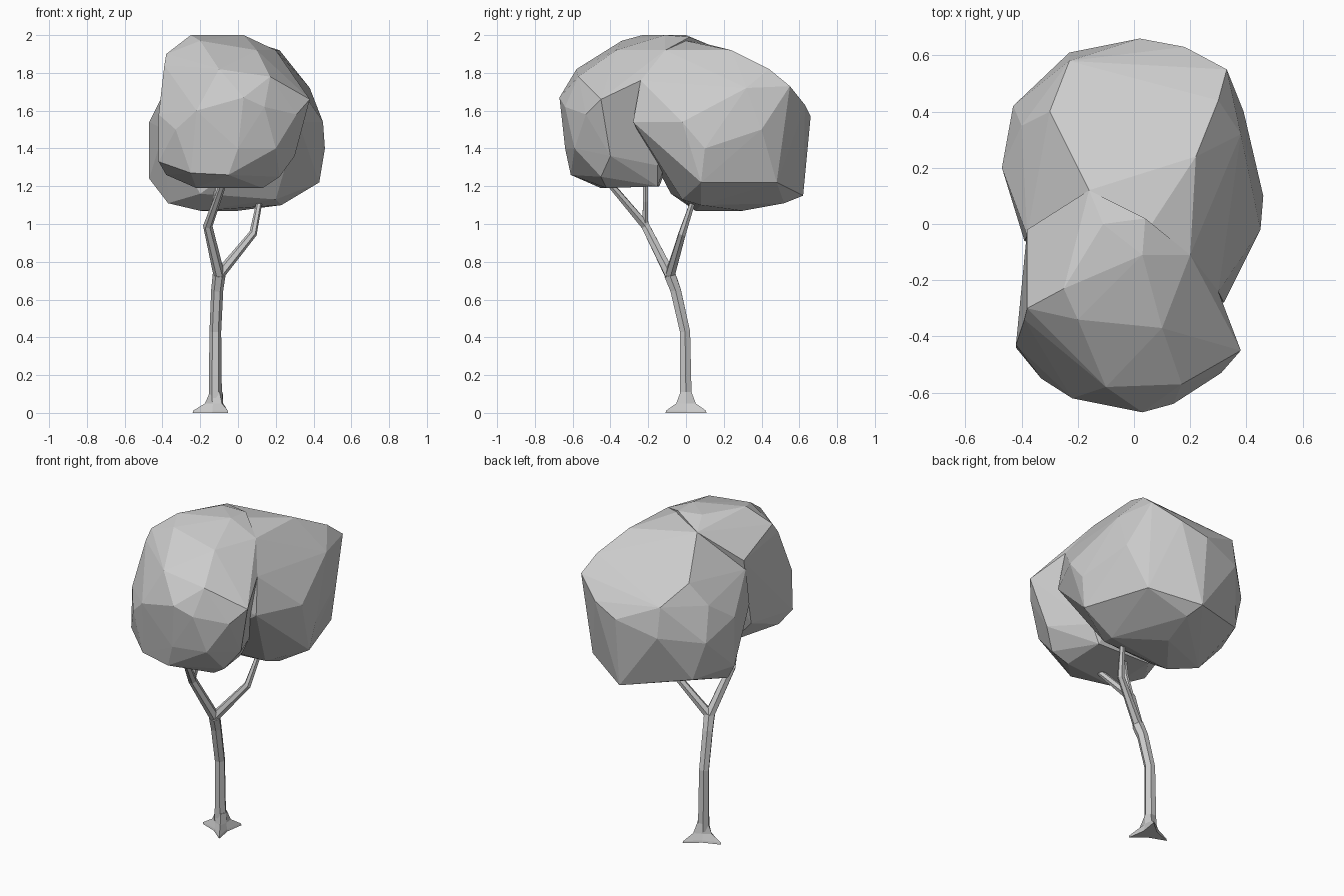
import bpy, bmesh, math
from mathutils import Vector

cube = bpy.data.objects.get("Cube")
if cube:
    bpy.data.objects.remove(cube, do_unlink=True)

# One plain grey for the whole tree
grey = bpy.data.materials.new("light grey")
grey.use_nodes = True
grey.diffuse_color = (0.6, 0.6, 0.6, 1)
grey.node_tree.nodes["Principled BSDF"].inputs["Base Color"].default_value = grey.diffuse_color


def finish(bm, name):
    bmesh.ops.recalc_face_normals(bm, faces=bm.faces)
    mesh = bpy.data.meshes.new(name)
    bm.to_mesh(mesh)
    bm.free()
    mesh.materials.append(grey)
    obj = bpy.data.objects.new(name, mesh)
    bpy.context.collection.objects.link(obj)
    return obj


def leaf_clump(name, corners):
    """Faceted convex clump; corners are in hundredths of a unit."""
    bm = bmesh.new()
    for corner in corners:
        bm.verts.new(Vector(corner) / 100)
    hull = bmesh.ops.convex_hull(bm, input=bm.verts)
    inside = [g for g in hull["geom_interior"] if isinstance(g, bmesh.types.BMVert)]
    bmesh.ops.delete(bm, geom=inside, context="VERTS")
    return finish(bm, name)


def bridge(bm, rings):
    for low, high in zip(rings, rings[1:]):
        for k in range(len(low)):
            n = (k + 1) % len(low)
            bm.faces.new((low[k], low[n], high[n], high[k]))
    bm.faces.new(rings[0][::-1])
    bm.faces.new(rings[-1])


def limb(name, path, radii, sides=6):
    """Tapered tube through the path points."""
    bm = bmesh.new()
    points = [Vector(p) for p in path]
    rings = []
    for i, p in enumerate(points):
        along = points[min(i + 1, len(points) - 1)] - points[max(i - 1, 0)]
        u = along.cross(Vector((0, 1, 0))).normalized()
        v = along.cross(u).normalized()
        rings.append([bm.verts.new(p + radii[i] * (u * math.cos(math.tau * k / sides)
                                                   + v * math.sin(math.tau * k / sides)))
                      for k in range(sides)])
    bridge(bm, rings)
    return finish(bm, name)


# Foliage: rear clump, listed from the underside up to the crown
leaf_clump("back_foliage", [
    (-20, 5, 107), (0, 30, 107), (-37, 12, 111), (23, 8, 110), (5, 52, 111),
    (43, 8, 122), (30, 48, 122), (2, 62, 115), (-47, 20, 124), (-36, 45, 122), (-20, -8, 116), (20, -2, 113),
    (46, 10, 140), (45, -2, 154), (32, -28, 154), (39, 40, 150), (2, 66, 157), (-23, 61, 150),
    (-43, 42, 145), (-47, 20, 154), (-39, -6, 150),
    (18, 63, 163), (33, 55, 173), (38, 32, 172), (30, -24, 176), (-40, 35, 165), (-23, 58, 168),
    (-30, 40, 178), (30, 44, 182), (-38, -4, 172),
    (22, 24, 192), (20, -11, 192), (-16, 12, 195), (3, -5, 198)])
# Front clump, carrying the highest point
leaf_clump("front_foliage", [
    (-22, -45, 119), (13, -42, 119), (13, -15, 120), (-22, -14, 120),
    (22, -45, 125), (-38, -36, 126), (-5, -61, 126), (-25, -57, 127),
    (30, -40, 136), (-42, -44, 133), (0, -64, 140), (20, -59, 140), (18, -15, 131), (-36, -12, 135),
    (38, -45, 166), (31, -53, 158), (14, -64, 162), (3, -67, 167), (-22, -62, 160), (-33, -55, 150),
    (-42, -43, 158), (30, -24, 176), (17, -57, 178), (-10, -58, 182),
    (-39, -34, 184), (-38, -2, 178), (-38, -30, 190), (-20, -34, 197), (10, -37, 192), (20, -11, 192),
    (-25, -23, 200), (3, -11, 200), (-11, 0, 200), (4, 2, 199), (-16, 12, 195)])

# Trunk and branches
fork = (-0.10, -0.085, 0.73)
limb("trunk", [(-0.12, 0, 0.06), (-0.12, -0.005, 0.43), (-0.11, -0.055, 0.65), fork],
     [0.035, 0.031, 0.032, 0.034])
elbow = (-0.16, -0.215, 0.99)
limb("front_branch", [fork, elbow, (-0.08, -0.40, 1.21), (-0.06, -0.44, 1.26)],
     [0.03, 0.025, 0.018, 0.014])
limb("front_twig", [elbow, (-0.12, -0.215, 1.12), (-0.10, -0.215, 1.28)],
     [0.018, 0.015, 0.014])
limb("back_branch", [fork, (0.08, -0.02, 0.95), (0.11, 0.03, 1.10), (0.13, 0.06, 1.2)],
     [0.028, 0.021, 0.016, 0.014])

# Three-pointed root flare
bm = bmesh.new()
rings = []
for z, tip, valley in ((0, 0.125, 0.045), (0.012, 0.122, 0.04), (0.05, 0.06, 0.036), (0.11, 0.034, 0.034)):
    ring = []
    for k in range(6):
        r = valley if k % 2 else tip
        a = math.radians(60 + 60 * k)
        ring.append(bm.verts.new((-0.115 + r * math.cos(a), r * math.sin(a), z)))
    rings.append(ring)
bridge(bm, rings)
finish(bm, "root_flare")
